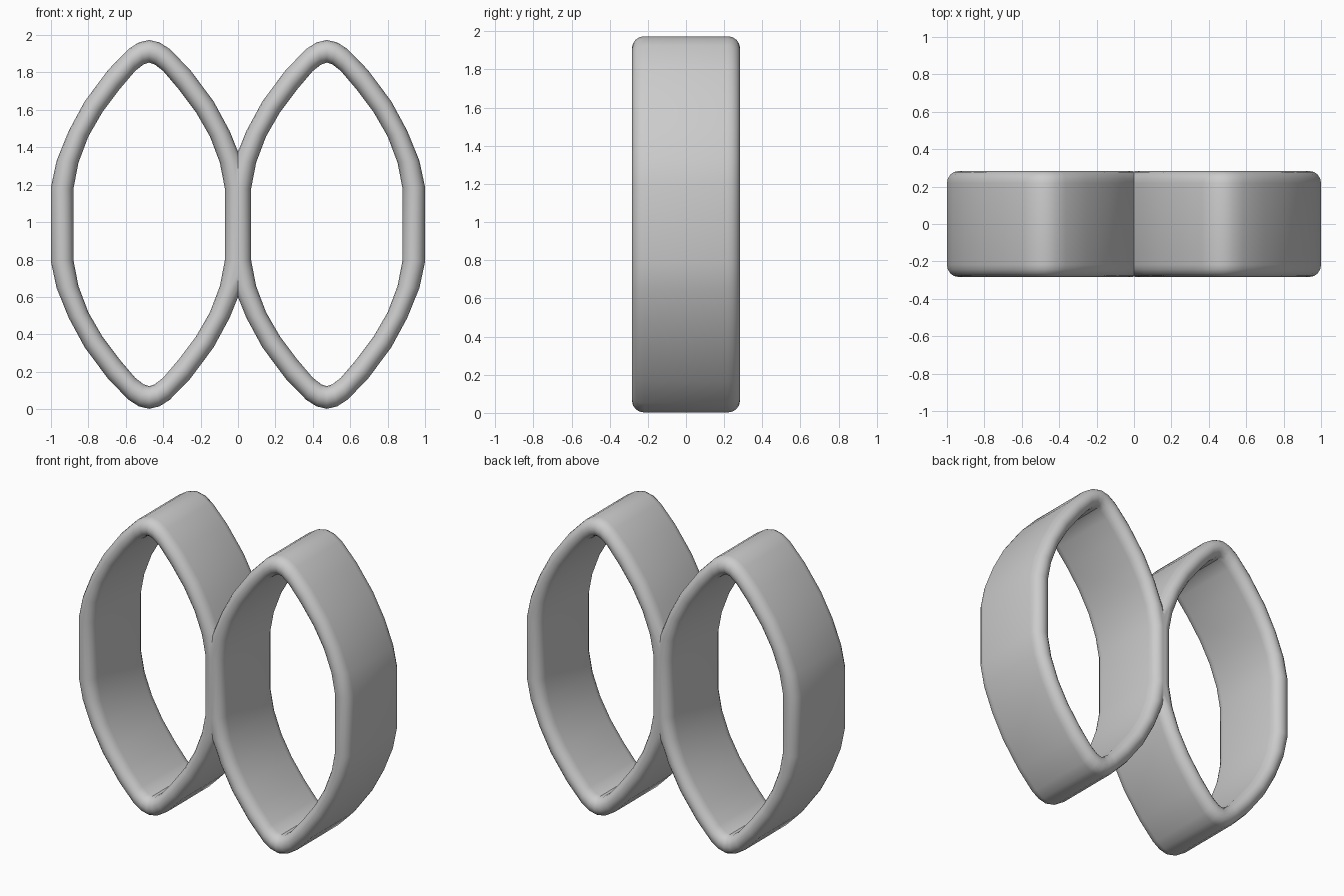
import bpy, bmesh, math

cube = bpy.data.objects.get("Cube")
if cube:
    bpy.data.objects.remove(cube)

CENTRE_X, CENTRE_Z = 0.475, 0.988
HALF_DEPTH, ROUNDING = 0.283, 0.065
ARC_STEPS = 8

# One quarter of the pointed hoop: (inner x, inner z, outer x, outer z)
quarter = [
    (0.405, 0.19, 0.525, 0.20),
    (0.378, 0.33, 0.495, 0.34),
    (0.325, 0.47, 0.430, 0.50),
    (0.250, 0.60, 0.345, 0.657),
    (0.160, 0.72, 0.220, 0.825),
    (0.075, 0.82, 0.110, 0.938),
    (0.030, 0.855, 0.055, 0.973),
    (0.0, 0.865, 0.0, 0.986),
]


def flip(points, sx, sz):
    return [(sx * a, sz * b, sx * c, sz * d) for a, b, c, d in points]


# Full outline from four mirrored quarters, sharing the tips
outline = (quarter
           + flip(quarter[-2::-1], -1, 1)
           + flip(quarter, -1, -1)
           + flip(quarter[-2::-1], 1, -1))

# Band cross-section: (inner-to-outer fraction, y) with rounded rims
section = []
for side in (1, -1):
    for i in range(ARC_STEPS + 1):
        a = math.pi * i / ARC_STEPS
        y = HALF_DEPTH - ROUNDING + ROUNDING * math.sin(a)
        section.append((0.5 + 0.5 * side * math.cos(a), side * y))

# Sweep the section around the outline
bm = bmesh.new()
rings = []
for ix, iz, ox, oz in outline:
    rings.append([bm.verts.new((CENTRE_X + ix + (ox - ix) * t, y,
                                CENTRE_Z + iz + (oz - iz) * t))
                  for t, y in section])
count = len(section)
for k, ring in enumerate(rings):
    after = rings[(k + 1) % len(rings)]
    for j in range(count):
        n = (j + 1) % count
        bm.faces.new((ring[j], ring[n], after[n], after[j]))
bmesh.ops.recalc_face_normals(bm, faces=bm.faces)

# Trim at the middle so both hoops share one wall
bmesh.ops.bisect_plane(bm, geom=bm.verts[:] + bm.edges[:] + bm.faces[:],
                       plane_co=(0, 0, 0), plane_no=(1, 0, 0), clear_inner=True)

mesh = bpy.data.meshes.new("double_hoop")
bm.to_mesh(mesh)
bm.free()
hoops = bpy.data.objects.new("double_hoop", mesh)
bpy.context.collection.objects.link(hoops)

# Plain grey
grey = bpy.data.materials.new("light_grey")
grey.use_nodes = True
colour = (0.6, 0.6, 0.6, 1)
grey.diffuse_color = colour
grey.node_tree.nodes["Principled BSDF"].inputs["Base Color"].default_value = colour
mesh.materials.append(grey)

# Second hoop
mirror = hoops.modifiers.new("other_hoop", 'MIRROR')
mirror.use_axis = (True, False, False)
mirror.merge_threshold = 0.001

bpy.ops.object.select_all(action='DESELECT')
hoops.select_set(True)
bpy.context.view_layer.objects.active = hoops
bpy.ops.object.modifier_apply(modifier=mirror.name)
bpy.ops.object.shade_smooth_by_angle(angle=math.radians(35))
